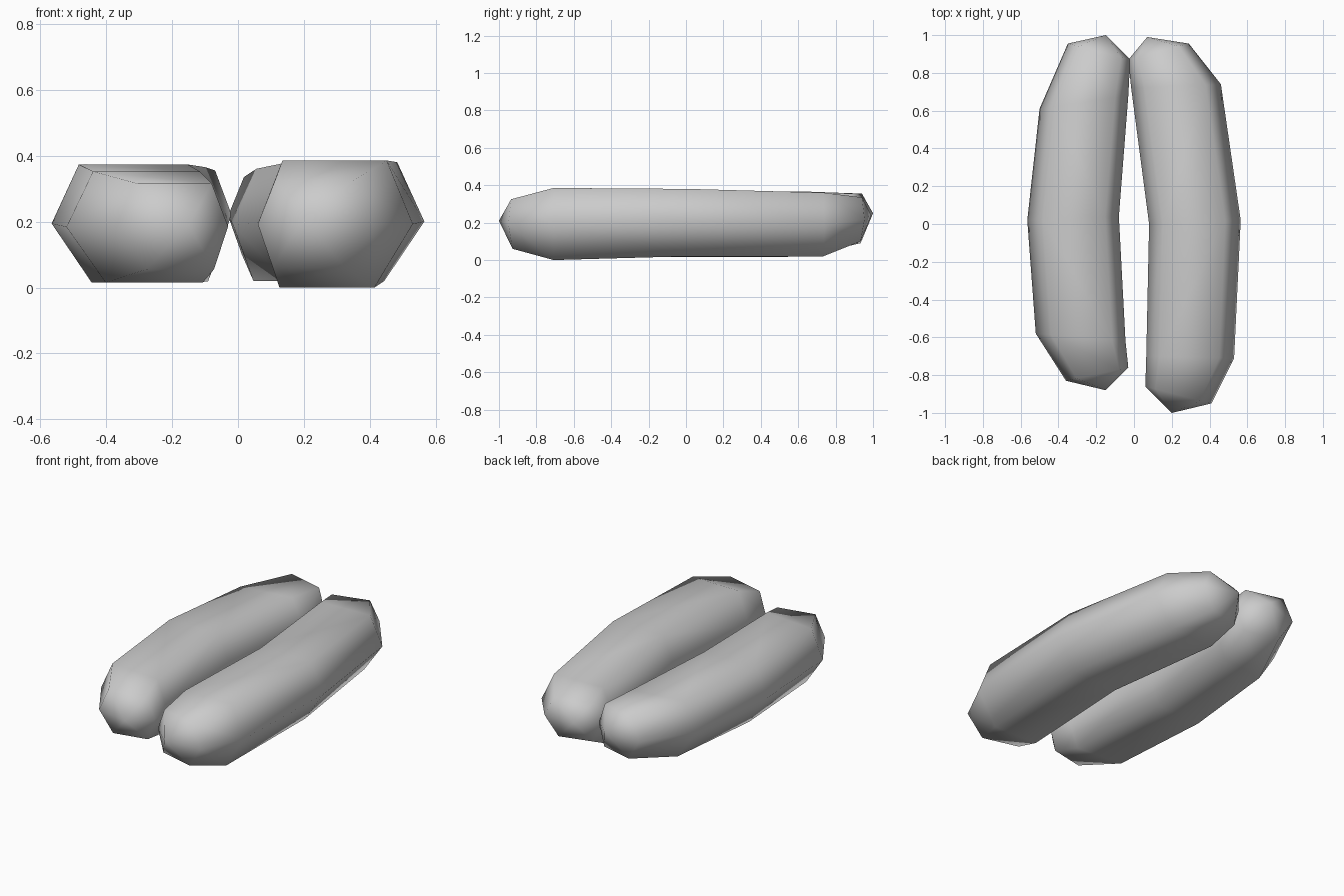
import bpy
import bmesh
from mathutils import Vector

cube = bpy.data.objects.get("Cube")
if cube:
    bpy.data.objects.remove(cube, do_unlink=True)

# One plain grey for both pieces
grey = bpy.data.materials.new("light_grey")
grey.use_nodes = True
colour = (0.6, 0.6, 0.6, 1)
grey.diffuse_color = colour
grey.node_tree.nodes["Principled BSDF"].inputs["Base Color"].default_value = colour


def hex_ring(bm, inner, outer, low, high):
    """Six-sided section: pointed at the sides, flat above, narrower below."""
    a, b = Vector(inner), Vector(outer)
    mid = (low + high) / 2
    section = ((0, mid), (0.15, high), (0.83, high),
               (1, mid), (0.75, low), (0.13, low))
    return [bm.verts.new((*a.lerp(b, t), z)) for t, z in section]


def sausage(name, front_tip, sections, back_tip):
    """Skin the sections from front to back and close each end at its tip."""
    bm = bmesh.new()
    rings = [hex_ring(bm, *s) for s in sections]
    for r, s in zip(rings, rings[1:]):
        for i in range(len(r)):
            j = (i + 1) % len(r)
            bm.faces.new((r[i], r[j], s[j], s[i]))
    for tip, ring in ((front_tip, rings[0]), (back_tip, rings[-1])):
        pole = bm.verts.new(tip)
        for i in range(len(ring)):
            bm.faces.new((pole, ring[i - 1], ring[i]))
    bmesh.ops.recalc_face_normals(bm, faces=bm.faces)
    for f in bm.faces:
        f.smooth = True
    mesh = bpy.data.meshes.new(name)
    bm.to_mesh(mesh)
    bm.free()
    mesh.materials.append(grey)
    obj = bpy.data.objects.new(name, mesh)
    bpy.context.collection.objects.link(obj)


# Each section: inner side (x, y), outer side (x, y), bottom, top
sausage("left_sausage", (0.20, -1.00, 0.21), [
    ((0.06, -0.86), (0.41, -0.95), 0.06, 0.325),
    ((0.065, -0.70), (0.53, -0.71), 0.00, 0.385),
    ((0.08, 0.00), (0.565, 0.02), 0.02, 0.38),
    ((-0.015, 0.72), (0.46, 0.74), 0.02, 0.36),
    ((-0.03, 0.87), (0.29, 0.955), 0.10, 0.335),
], (0.07, 0.99, 0.24))
sausage("right_sausage", (-0.15, -0.88, 0.19), [
    ((-0.03, -0.76), (-0.36, -0.83), 0.055, 0.315),
    ((-0.045, -0.62), (-0.52, -0.58), 0.015, 0.352),
    ((-0.08, 0.04), (-0.565, 0.02), 0.015, 0.373),
    ((-0.03, 0.68), (-0.50, 0.61), 0.018, 0.365),
    ((-0.02, 0.87), (-0.35, 0.955), 0.09, 0.355),
], (-0.15, 1.00, 0.25))
